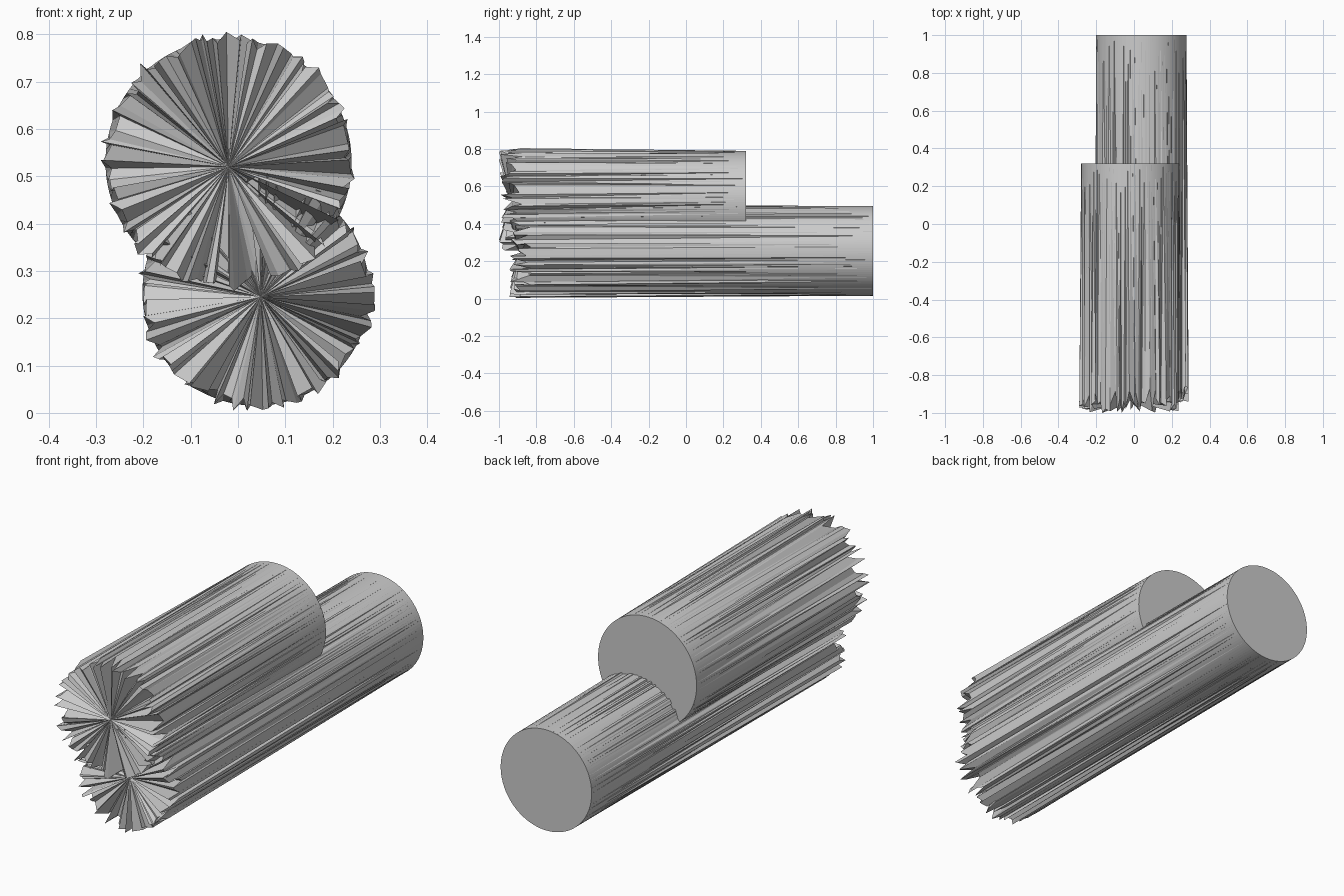
import bpy, bmesh, math, random

if "Cube" in bpy.data.objects:
    bpy.data.objects.remove(bpy.data.objects["Cube"])

random.seed(7)
SIDES = 128


def split_log(name, x, z, radius, y_front, y_back, depth, hub):
    """Round log: clean sawn disc at the back, splintered fan at the front."""
    bm = bmesh.new()
    back, front = [], []
    for i in range(SIDES):
        a = 2 * math.pi * i / SIDES
        c, s = math.cos(a), math.sin(a)
        back.append(bm.verts.new((x + radius * c, y_back, z + radius * s)))
        # splintered rim: jitter along the grain, around and across the log
        j = 0.016
        front.append(bm.verts.new((x + radius * c + random.uniform(-j, j),
                                   y_front + random.uniform(0, depth),
                                   z + radius * s + random.uniform(-j, j))))
    centre = bm.verts.new(hub)
    for i in range(SIDES):
        k = (i + 1) % SIDES
        bm.faces.new((front[i], front[k], back[k]))
        bm.faces.new((front[i], back[k], back[i]))
        bm.faces.new((centre, front[k], front[i]))
    bm.faces.new(back)
    bmesh.ops.recalc_face_normals(bm, faces=bm.faces)
    mesh = bpy.data.meshes.new(name)
    bm.to_mesh(mesh)
    bm.free()
    obj = bpy.data.objects.new(name, mesh)
    bpy.context.collection.objects.link(obj)
    return obj


# Upper, shorter log and lower, longer log
split_log("upper_log", -0.02, 0.53, 0.26, -1.0, 0.32, 0.13, (-0.02, -0.93, 0.52))
split_log("lower_log", 0.038, 0.255, 0.24, -0.945, 1.0, 0.12, (0.048, -0.885, 0.245))
